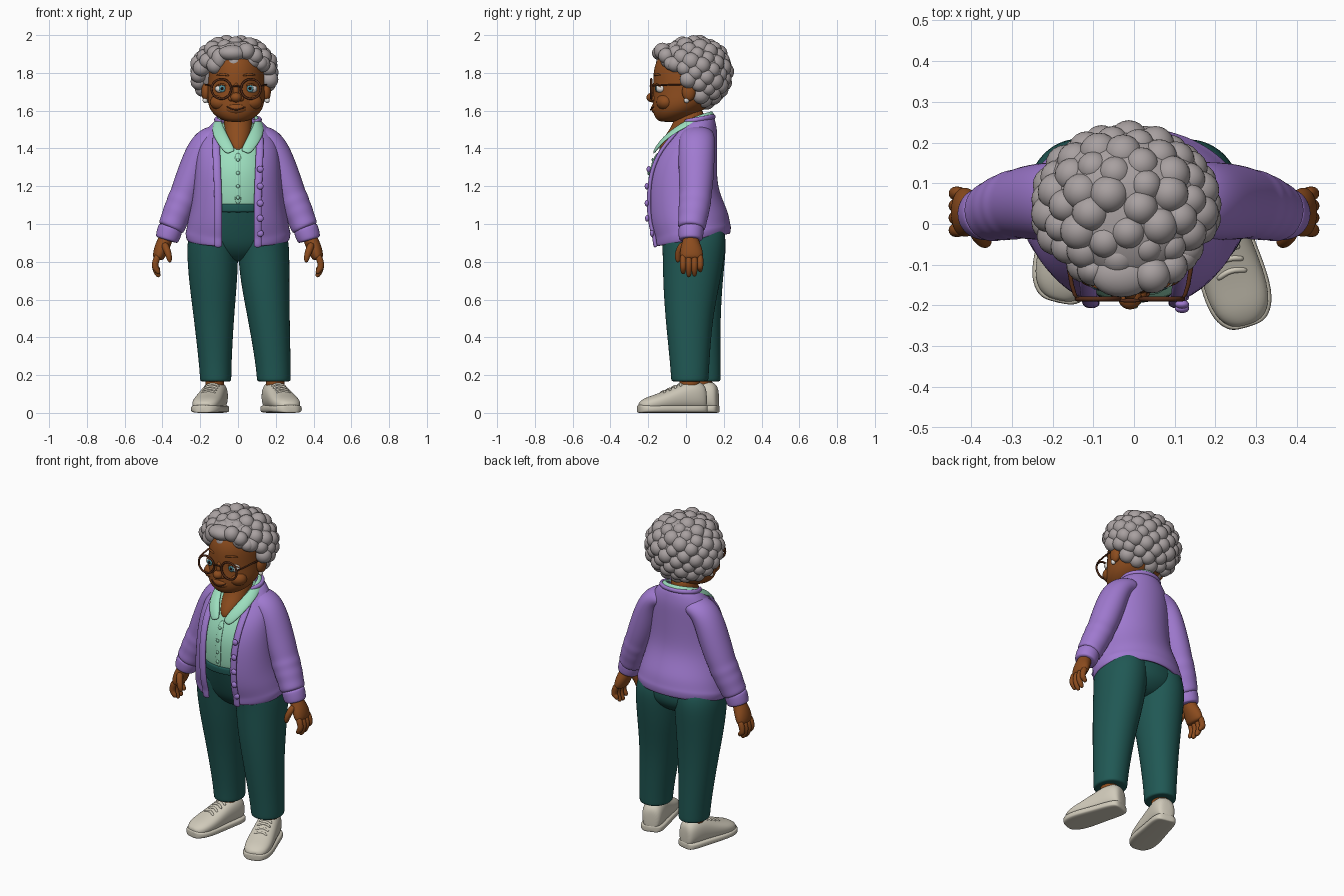
import bpy, bmesh, math
from mathutils import Vector, Matrix

X, Y, Z = Vector((1, 0, 0)), Vector((0, 1, 0)), Vector((0, 0, 1))


def material(name, rgb):
    m = bpy.data.materials.new(name)
    lin = [(c / 255 / 12.92) if c < 11 else ((c / 255 + 0.055) / 1.055) ** 2.4 for c in rgb]
    m.diffuse_color = (*lin, 1)
    return m


HAIR = material("grey_hair", (168, 160, 160))
SKIN = material("brown_skin", (140, 76, 30))
KNIT = material("purple_knit", (160, 122, 208))
MINT = material("mint_cotton", (156, 222, 190))
TEAL = material("teal_cloth", (32, 88, 84))
CREAM = material("cream_leather", (208, 202, 186))
FRAME = material("brown_frame", (84, 44, 24))
WHITE = material("eye_white", (235, 232, 228))
IRIS = material("blue_iris", (80, 140, 150))
DARK = material("dark_pupil", (25, 18, 16))


def finish(name, bm, mat, level=0, thick=0):
    bmesh.ops.recalc_face_normals(bm, faces=bm.faces[:])
    for f in bm.faces:
        f.smooth = True
    me = bpy.data.meshes.new(name)
    bm.to_mesh(me)
    bm.free()
    me.materials.append(mat)
    ob = bpy.data.objects.new(name, me)
    bpy.context.collection.objects.link(ob)
    if thick:
        mod = ob.modifiers.new("thickness", 'SOLIDIFY')
        mod.thickness, mod.offset = thick, -1
    if level:
        mod = ob.modifiers.new("smooth", 'SUBSURF')
        mod.levels = mod.render_levels = level
    return ob


def surface(name, rows, mat, closed=True, level=2, thick=0):
    """Skin rows of points; closed rows get end caps."""
    bm = bmesh.new()
    vs = [[bm.verts.new(p) for p in r] for r in rows]
    n = len(rows[0])
    for a, b in zip(vs, vs[1:]):
        for i in range(n if closed else n - 1):
            j = (i + 1) % n
            bm.faces.new((a[i], a[j], b[j], b[i]))
    if closed:
        bm.faces.new(vs[0])
        bm.faces.new(vs[-1])
    return finish(name, bm, mat, level, thick)


def sweep(name, pts, mat, ref=X, axis=None, n=20, level=2, e=2.0):
    """Elliptical rings (x, y, z, ra, rb) along a path; ra lies along ref."""
    rows = []
    for i, p in enumerate(pts):
        c = Vector(p[:3])
        t = axis or (Vector(pts[min(i + 1, len(pts) - 1)][:3]) - Vector(pts[max(i - 1, 0)][:3])).normalized()
        u = (ref - t * ref.dot(t)).normalized()
        w = t.cross(u)
        row = []
        for k in range(n):
            a = 2 * math.pi * k / n
            ca, sa = math.cos(a), math.sin(a)
            row.append(c + u * p[3] * math.copysign(abs(ca) ** (2 / e), ca)
                       + w * p[4] * math.copysign(abs(sa) ** (2 / e), sa))
        rows.append(row)
    return surface(name, rows, mat, level=level)


def column(name, rings, mat, x=0.0, e=2.0):
    """Upright loft from (z, cy, rx, ry)."""
    return sweep(name, [(x, cy, z, rx, ry) for z, cy, rx, ry in rings], mat, axis=Z, n=24, e=e)


def ball(name, loc, scale, mat, seg=20):
    bm = bmesh.new()
    bmesh.ops.create_uvsphere(bm, u_segments=seg, v_segments=seg // 2 + 2, radius=1,
                              matrix=Matrix.Translation(loc) @ Matrix.Diagonal((*scale, 1)))
    return finish(name, bm, mat)


# Trousers: pelvis, waistband and two uneven legs
column("trouser_hips", [(.80, .045, .08, .07), (.83, .045, .17, .12), (.88, .045, .245, .162), (.94, .035, .262, .175),
                        (1.0, .02, .245, .18), (1.08, -.005, .212, .178), (1.10, -.01, .205, .178)], TEAL)
column("waistband", [(1.06, -.008, .21, .184), (1.065, -.008, .216, .187), (1.105, -.01, .208, .187),
                     (1.11, -.01, .2, .18)], TEAL)
legs = {"left": [(-.118, .087, .165, .08, .094), (-.118, .087, .17, .084, .098), (-.12, .085, .25, .086, .1),
                 (-.128, .065, .5, .107, .118), (-.132, .05, .7, .13, .146), (-.135, .046, .86, .138, .168),
                 (-.13, .04, .94, .135, .172), (-.115, .02, 1.02, .118, .165)],
        "right": [(.19, .02, .165, .087, .096), (.19, .02, .17, .091, .1), (.187, .02, .25, .093, .104),
                  (.163, .015, .5, .112, .126), (.142, .03, .7, .132, .154), (.136, .043, .86, .138, .168),
                  (.13, .04, .94, .135, .172), (.115, .02, 1.02, .118, .165)]}
for side, pts in legs.items():
    sweep("trouser_leg_" + side, pts, TEAL, axis=Z, e=2.1)

# Shoes, laces and ankles
shoe = [(-.088, .03, .11), (-.076, .055, .15), (-.03, .066, .168), (.03, .068, .158), (.10, .073, .126),
        (.18, .079, .094), (.24, .07, .076), (.272, .045, .056), (.28, .02, .045)]
for side, ax, ay, deg in (("left", -.123, .085, -13), ("right", .197, .02, 17)):
    a = math.radians(deg)
    fwd, across = Vector((math.sin(a), -math.cos(a), 0)), Vector((math.cos(a), math.sin(a), 0))

    def at(w, d, z):
        return tuple(Vector((ax, ay, z)) + across * w + fwd * d)
    sweep("shoe_upper_" + side, [(*at(0, d, h / 2 + .008), w, h / 2 - .002) for d, w, h in shoe],
          CREAM, ref=across, axis=fwd, e=2.4)
    sweep("shoe_sole_" + side, [(*at(0, d * 1.02, .021), w + .007, .021) for d, w, h in shoe],
          CREAM, ref=across, axis=fwd, e=4)
    for d, z in ((.05, .153), (.08, .142), (.11, .128), (.14, .116)):
        sweep("shoe_lace_" + side, [(*at(w, d + dd, z - 9 * w * w), .008, .008) for w, dd in
                                    ((-.04, .012), (-.02, .004), (0, 0), (.02, .004), (.04, .012))],
              CREAM, ref=Z, n=8, level=1)
    sweep("ankle_" + side, [(ax, ay, z, .05, .055) for z in (.09, .15, .22)], SKIN, axis=Z)

# Shirt with placket buttons
column("shirt", [(1.07, -.005, .19, .17), (1.1, -.008, .198, .182), (1.2, -.025, .2, .172), (1.3, -.025, .188, .165),
                 (1.4, 0, .17, .142), (1.46, .02, .14, .115), (1.5, .035, .11, .09), (1.55, .05, .085, .08)], MINT)
sweep("shirt_placket", [(0, y, z, .018, .006) for y, z in
                        ((-.189, 1.1), (-.197, 1.2), (-.188, 1.3), (-.15, 1.38))], MINT, n=12)
for z, y in ((1.14, -.199), (1.2, -.203), (1.27, -.199), (1.34, -.177)):
    ball("shirt_button", (0, y, z), (.01, .005, .01), MINT, 12)

# Folded shirt collar
inner = [(.006, -.17, 1.385), (.045, -.122, 1.46), (.085, -.03, 1.535), (.092, .06, 1.575), (.055, .12, 1.592)]
outer = [(.06, -.184, 1.36), (.122, -.13, 1.44), (.148, -.03, 1.505), (.128, .075, 1.548), (.075, .142, 1.572)]


def flip(ps, mid):
    return ps + [mid] + [(-x, y, z) for x, y, z in reversed(ps)]


rim, edge = flip(inner, (0, .138, 1.597)), flip(outer, (0, .158, 1.577))
fold = [Vector(p).lerp(Vector(q), .45) + Vector((0, -.004, .013)) for p, q in zip(rim, edge)]
surface("shirt_collar", [rim, fold, edge], MINT, closed=False, thick=.014)

# Open cardigan body (z, cy, rx, ry, half opening)
knit = [(.905, .03, .265, .2, .105), (.915, .03, .275, .207, .105), (.95, .03, .28, .209, .105),
        (.965, .025, .273, .208, .105), (1.02, .012, .265, .213, .105), (1.09, -.008, .248, .204, .105),
        (1.18, -.025, .235, .19, .105), (1.3, -.022, .226, .186, .11), (1.4, 0, .215, .166, .115),
        (1.46, .028, .192, .138, .115), (1.51, .045, .152, .113, .11), (1.543, .053, .118, .095, .09)]
rows = []
for z, cy, rx, ry, gap in knit:
    g = math.asin(gap / rx)
    row = []
    for k in range(37):
        t = -math.pi / 2 + g + (2 * math.pi - 2 * g) * k / 36
        y = cy + ry * math.sin(t)
        row.append((rx * math.cos(t), y, z + .17 * y))
    rows.append(row)
surface("cardigan_body", rows, KNIT, closed=False, thick=.02)
for k in (0, -1):
    sweep("cardigan_band", [(r[k][0], r[k][1] - .002, r[k][2], .021, .012) for r in rows[:-1]], KNIT, n=12)
sweep("cardigan_neckband", [(*p, .014, .012) for p in rows[-1][::3]], KNIT, ref=Z, n=10)
for z in (.95, 1.03, 1.11, 1.2, 1.29):
    r = min(rows, key=lambda q: abs(q[0][2] - z))[0]
    ball("cardigan_button", (.118, r[1] - .013, z), (.018, .011, .018), KNIT, 14)

# Sleeves with soft elbow folds, cuffs and hands
arm = [(.07, .06, 1.475, .085, .045), (.125, .06, 1.465, .092, .062), (.165, .058, 1.44, .096, .073),
       (.2, .056, 1.38, .097, .08), (.235, .055, 1.28, .095, .084), (.268, .052, 1.19, .09, .082),
       (.284, .05, 1.15, .085, .078), (.296, .047, 1.12, .088, .083), (.309, .044, 1.09, .083, .077),
       (.322, .04, 1.06, .083, .079), (.336, .036, 1.025, .076, .073), (.35, .03, .99, .076, .074),
       (.36, .028, .97, .068, .066)]
cuff = [(.356, .028, .985, .06, .06), (.358, .028, .98, .068, .066), (.366, .026, .95, .067, .067),
        (.376, .025, .92, .064, .063), (.378, .025, .913, .055, .055)]
palm = [(.372, .025, .95, .038, .036), (.387, .025, .91, .044, .04), (.406, .027, .87, .06, .04),
        (.42, .03, .83, .064, .034), (.425, .03, .81, .054, .025)]
thumb = [(.392, -.01, .9, .022, .022), (.375, -.036, .86, .021, .02), (.364, -.045, .825, .018, .017),
         (.36, -.042, .795, .01, .01)]
for s, side in ((-1, "left"), (1, "right")):
    def m(pts):
        return [(s * p[0], *p[1:]) for p in pts]
    sweep("sleeve_" + side, m(arm), KNIT, ref=Y)
    sweep("cuff_" + side, m(cuff), KNIT, ref=Y)
    sweep("palm_" + side, m(palm), SKIN, ref=Y, n=14)
    sweep("thumb_" + side, m(thumb), SKIN, ref=Y, n=10)
    for i, tip in enumerate((.735, .718, .722, .745)):
        y = -.015 + .03 * i
        sweep("finger_" + side, m([(.42, y, .84, .018, .02), (.438, y, .8, .019, .02),
                                   (.44, y, .77, .018, .019), (.428, y, tip + .02, .016, .017),
                                   (.416, y, tip, .01, .01)]), SKIN, ref=Y, n=8)

# Neck and head
column("neck", [(1.37, -.06, .03, .07), (1.40, -.06, .055, .09), (1.46, -.035, .07, .085), (1.52, .01, .076, .08),
                (1.62, .03, .076, .076)], SKIN)
HX = -.01
head = [(1.54, -.09, .04, .045), (1.553, -.08, .085, .078), (1.59, -.05, .132, .127), (1.64, -.02, .153, .159),
        (1.70, 0, .151, .173), (1.78, .01, .151, .186), (1.85, .02, .147, .188), (1.92, .03, .115, .15),
        (1.96, .04, .06, .08)]
column("head", head, SKIN, x=HX)
for name, loc, size in (("nose_tip", (0, -.178, 1.67), (.03, .032, .026)),
                        ("nose_bridge", (0, -.163, 1.705), (.018, .024, .045)),
                        ("muzzle", (0, -.14, 1.612), (.065, .045, .036)),
                        ("chin", (0, -.122, 1.572), (.05, .036, .028))):
    ball(name, (HX + loc[0], *loc[1:]), size, SKIN)
sweep("smile_line", [(HX + x / 100, -.188 + 7 * (x / 100) ** 2, 1.605 + 7 * (x / 100) ** 2, .004, .004)
                     for x in range(-5, 6)], FRAME, ref=Z, n=8, level=1)

# Paired face parts and round glasses
for s in (-1, 1):
    def p(x, y, z):
        return (HX + s * x, y, z)
    ball("cheek", p(.075, -.108, 1.645), (.064, .05, .045), SKIN)
    ball("nostril", p(.026, -.168, 1.664), (.016, .02, .015), SKIN, 12)
    ball("ear", p(.16, .015, 1.7), (.024, .036, .05), SKIN)
    ball("earring", p(.164, .003, 1.655), (.014, .014, .015), WHITE, 14)
    ball("eyeball", p(.076, -.132, 1.717), (.036, .028, .025), WHITE)
    ball("iris", p(.074, -.158, 1.717), (.018, .004, .019), IRIS, 16)
    ball("pupil", p(.074, -.161, 1.717), (.008, .003, .009), DARK, 12)
    sweep("eyelid", [(*p(.04, -.15, 1.722), .004, .004), (*p(.06, -.16, 1.739), .006, .006),
                     (*p(.09, -.153, 1.74), .006, .006), (*p(.112, -.13, 1.722), .004, .004)], SKIN, ref=Z, n=8)
    sweep("brow_ridge", [(*p(.035, -.168, 1.785), .006, .006), (*p(.07, -.157, 1.795), .007, .006),
                         (*p(.105, -.133, 1.787), .005, .005)], SKIN, ref=Z, n=8)
    bpy.ops.mesh.primitive_torus_add(major_segments=36, minor_segments=8, major_radius=.052, minor_radius=.006,
                                     location=p(.078, -.184, 1.715), rotation=(math.pi / 2, 0, 0))
    ob = bpy.context.object
    ob.name = "glasses_rim"
    ob.data.materials.append(FRAME)
    bpy.ops.object.shade_smooth()
    sweep("glasses_temple", [(*p(.128, -.184, 1.73), .005, .005), (*p(.143, -.165, 1.735), .005, .006),
                             (*p(.158, -.05, 1.738), .005, .006), (*p(.165, .04, 1.735), .005, .005)],
          FRAME, ref=Z, n=8, level=1)
sweep("glasses_bridge", [(HX + x, -.188, z, .005, .005) for x, z in ((-.028, 1.725), (0, 1.733), (.028, 1.725))],
      FRAME, ref=Z, n=8)

# Curly hair: a base cap covered with evenly spread curls, leaving the face clear
ball("hair_base", (-.02, .08, 1.805), (.207, .15, .172), HAIR, 32)
ball("hair_top", (-.015, .02, 1.895), (.155, .155, .08), HAIR, 32)
ball("forehead_swoop", (-.03, -.125, 1.905), (.075, .055, .042), HAIR, 24)
ball("forehead_swoop_side", (-.1, -.112, 1.875), (.04, .04, .055), HAIR, 24)
bm = bmesh.new()
curls = [((.045, -.125, 1.915), .045), ((.09, -.105, 1.89), .042), ((-.13, -.085, 1.835), .036),
         ((.12, -.08, 1.85), .037)]
N = 112
for i in range(N):
    h = 1 - 2 * (i + .5) / N
    a, r = i * 2.399963, math.sqrt(1 - h * h) ** .85
    q = (-.02 + .194 * r * math.cos(a), .04 + .168 * r * math.sin(a), 1.80 + .157 * h)
    line = 1.765 - .75 * q[1] if q[1] < .045 else 1.635
    if q[2] > line:
        curls.append((q, .044 + .004 * math.sin(i * 1.7)))
for q, r in curls:
    bmesh.ops.create_icosphere(bm, subdivisions=3, radius=r, matrix=Matrix.Translation(q))
finish("hair_curls", bm, HAIR)
